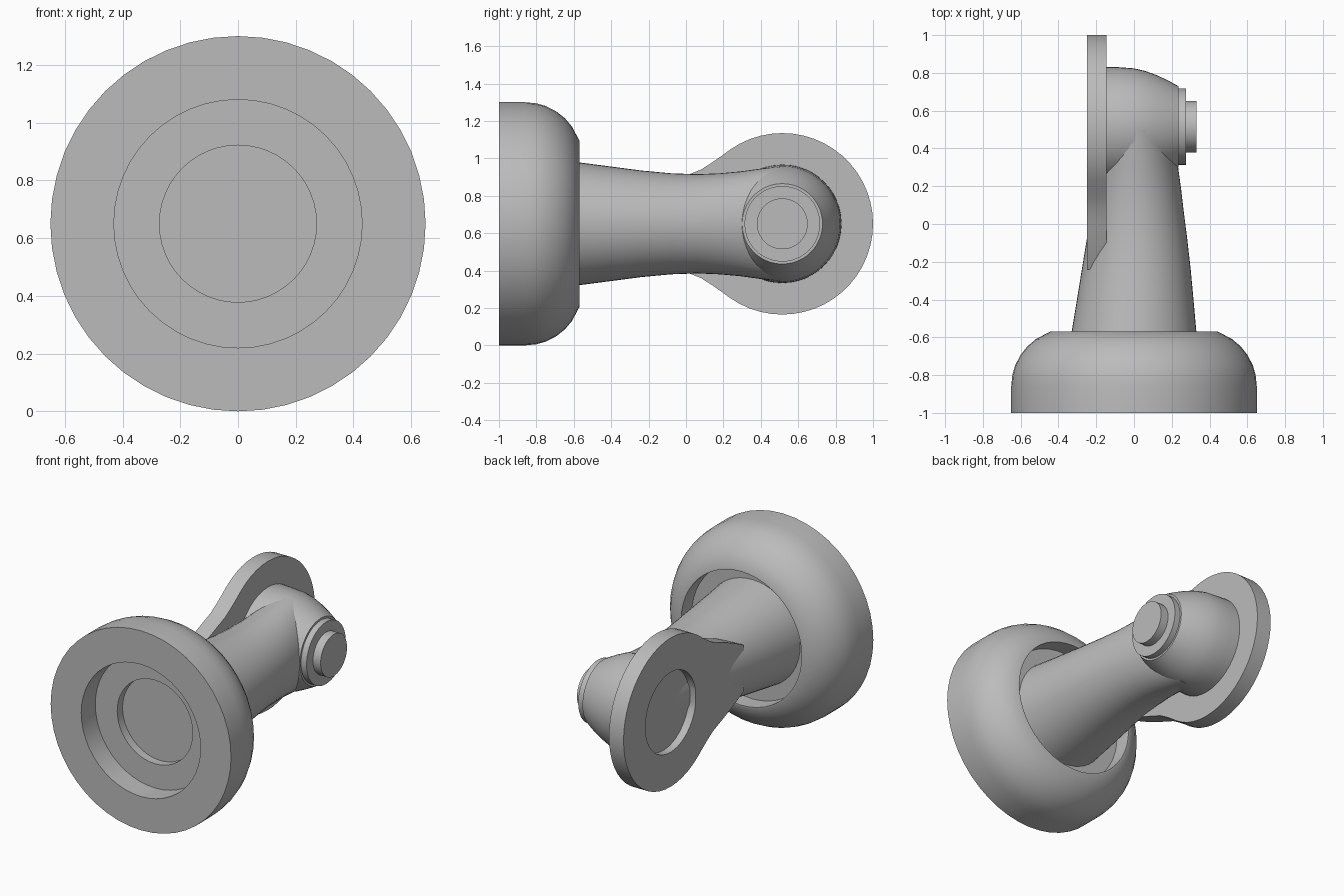
import bpy, bmesh, math
from mathutils import Vector

if "Cube" in bpy.data.objects:
    bpy.data.objects.remove(bpy.data.objects["Cube"], do_unlink=True)

AXIS_Z = 0.65     # height of the main axis
HEAD_Y = 0.515    # position of the cross axis through the head
SIDES = 48

grey = bpy.data.materials.new("plain_grey")
grey.use_nodes = True
grey.diffuse_color = (0.5, 0.5, 0.5, 1)
grey.node_tree.nodes["Principled BSDF"].inputs["Base Color"].default_value = (0.5, 0.5, 0.5, 1)


def loft(name, rings):
    """Skin a list of equal-length point rings and cap both ends."""
    bm = bmesh.new()
    loops = [[bm.verts.new(p) for p in ring] for ring in rings]
    n = len(loops[0])
    for a, b in zip(loops, loops[1:]):
        for i in range(n):
            j = (i + 1) % n
            bm.faces.new((a[i], a[j], b[j], b[i]))
    bm.faces.new(loops[0])
    bm.faces.new(loops[-1])
    bmesh.ops.recalc_face_normals(bm, faces=bm.faces)
    mesh = bpy.data.meshes.new(name)
    bm.to_mesh(mesh)
    bm.free()
    mesh.materials.append(grey)
    obj = bpy.data.objects.new(name, mesh)
    bpy.context.collection.objects.link(obj)
    bpy.ops.object.select_all(action='DESELECT')
    obj.select_set(True)
    bpy.context.view_layer.objects.active = obj
    bpy.ops.object.shade_smooth_by_angle(angle=math.radians(30))
    return obj


def angles():
    return [2 * math.pi * i / SIDES for i in range(SIDES)]


def ring_y(y, left, right, half_z):
    """Oval across the main axis, from x = left to x = right."""
    mid, half = (left + right) / 2, (right - left) / 2
    return [Vector((mid + half * math.cos(a), y, AXIS_Z + half_z * math.sin(a)))
            for a in angles()]


def ring_x(x, r):
    """Circle around the cross axis of the head."""
    return [Vector((x, HEAD_Y + r * math.cos(a), AXIS_Z + r * math.sin(a)))
            for a in angles()]


# Round base: stepped recess in front, rounded shoulder, pocket behind
base_profile = [(0.272, -0.80), (0.272, -0.855), (0.43, -0.855), (0.43, -1),
                (0.65, -1), (0.65, -0.86), (0.644, -0.80), (0.63, -0.75),
                (0.602, -0.695), (0.565, -0.648), (0.52, -0.61),
                (0.445, -0.57), (0.435, -0.57), (0.435, -0.68)]
loft("base", [ring_y(y, -r, r, r) for r, y in base_profile])

# Tapered neck: y, left x, right x, half height
neck_profile = [(-0.70, -0.35, 0.345, 0.345), (-0.57, -0.33, 0.33, 0.328),
                (-0.40, -0.302, 0.315, 0.306), (-0.24, -0.276, 0.30, 0.285),
                (-0.08, -0.25, 0.282, 0.27), (0.06, -0.235, 0.264, 0.265),
                (0.18, -0.22, 0.25, 0.27), (0.29, -0.21, 0.235, 0.28),
                (0.40, -0.20, 0.22, 0.295), (0.50, -0.19, 0.20, 0.307)]
loft("neck", [ring_y(*row) for row in neck_profile])

# Rounded head on the cross axis
head_profile = [(-0.16, 0.317), (-0.08, 0.315), (0.0, 0.309), (0.06, 0.295),
                (0.12, 0.273), (0.18, 0.245), (0.235, 0.215)]
loft("head", [ring_x(x, r) for x, r in head_profile])

# Stepped knob on the left of the head
loft("knob_collar", [ring_x(0.22, 0.202), ring_x(0.275, 0.202)])
loft("knob_button", [ring_x(0.26, 0.136), ring_x(0.33, 0.136)])

# Side plate: a disc with a tail that runs into the neck, recessed outside
arc = [math.radians(125 * i / 18) for i in range(1, 19)]
upper = [(HEAD_Y + 0.485 * math.cos(a), 0.485 * math.sin(a)) for a in arc]
upper += [(0.19, 0.363), (0.14, 0.328), (0.08, 0.29), (0.0, 0.258),
          (-0.08, 0.226), (-0.16, 0.19), (-0.24, 0.15)]
outline = [(HEAD_Y + 0.485, 0)] + upper + [(y, -z) for y, z in reversed(upper)]


def plate_ring(x, radius=None):
    points = []
    for y, z in outline:
        if radius:
            a = math.atan2(z, y - HEAD_Y)
            y, z = HEAD_Y + radius * math.cos(a), radius * math.sin(a)
        points.append(Vector((x, y, AXIS_Z + z)))
    return points


loft("side_plate", [plate_ring(-0.145), plate_ring(-0.25),
                    plate_ring(-0.25, 0.26), plate_ring(-0.20, 0.26)])
